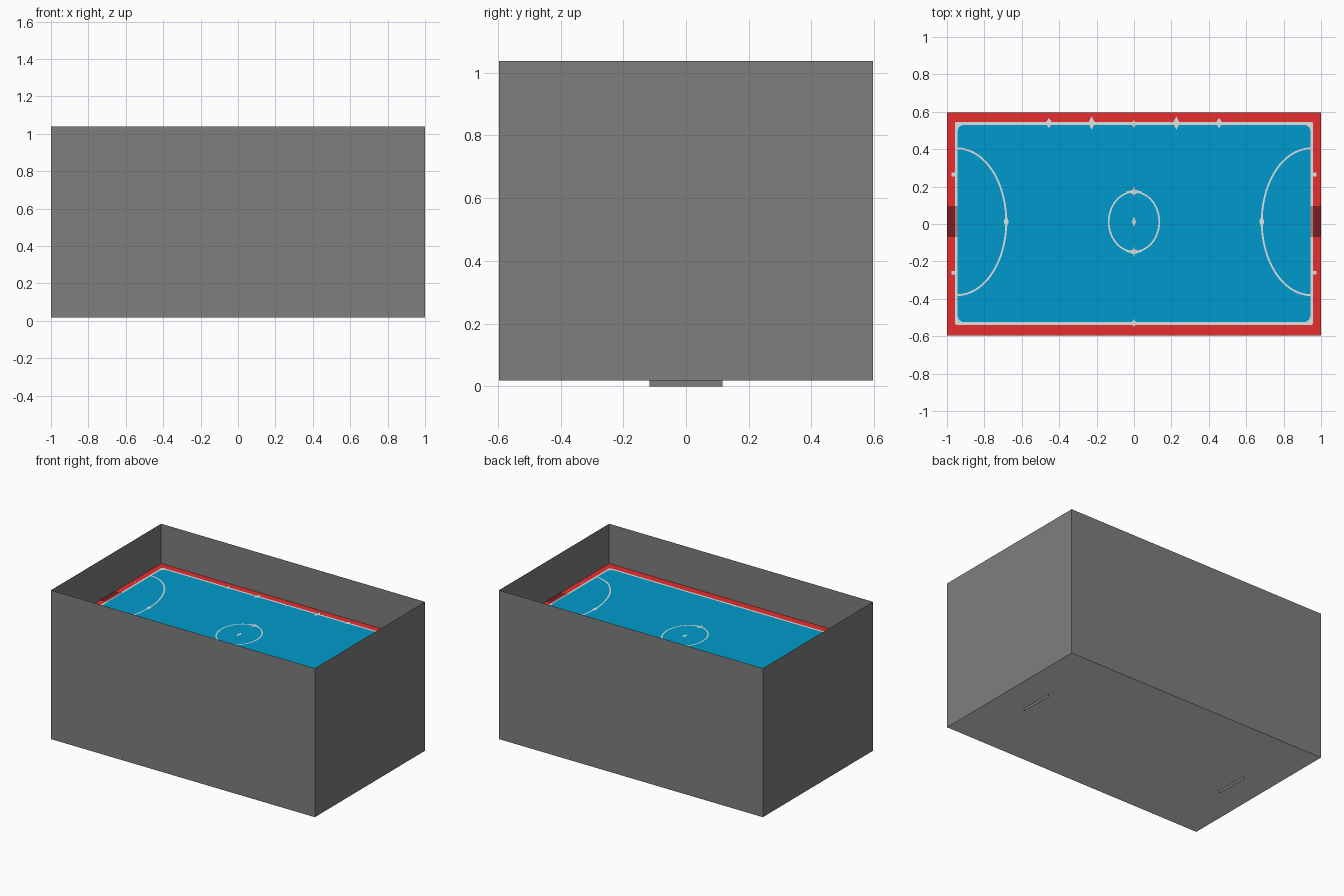
import bpy, bmesh, math

if "Cube" in bpy.data.objects:
    bpy.data.objects.remove(bpy.data.objects["Cube"])

HX, HY = 1.0, 0.596            # half length and half width of the table
Z0, ZF, Z1 = 0.018, 0.766, 1.038   # underside, playing surface, rim
CY = 0.012                     # painted markings sit slightly off centre


def material(name, r, g, b):
    def lin(c):
        c /= 255
        return c / 12.92 if c <= 0.04045 else ((c + 0.055) / 1.055) ** 2.4
    m = bpy.data.materials.new(name)
    m.diffuse_color = (lin(r), lin(g), lin(b), 1)
    m.use_nodes = True
    m.node_tree.nodes["Principled BSDF"].inputs["Base Color"].default_value = m.diffuse_color
    return m


GREY = material("wall grey", 127, 127, 127)
WHITE = material("line and underside white", 220, 226, 224)
RED = material("border red", 236, 48, 48)
BLUE = material("field blue", 0, 154, 204)
MAROON = material("goal dark red", 124, 28, 30)
PINK = material("goal line dull pink", 175, 135, 130)


def finish(name, bm, *mats):
    me = bpy.data.meshes.new(name)
    bm.to_mesh(me)
    bm.free()
    for m in mats:
        me.materials.append(m)
    ob = bpy.data.objects.new(name, me)
    bpy.context.collection.objects.link(ob)
    return ob


def sheet(name, polys, z, mat):
    """Flat upward-facing polygons at one height."""
    bm = bmesh.new()
    for p in polys:
        f = bm.faces.new([bm.verts.new((x, y, z)) for x, y in p])
        f.normal_update()
        if f.normal.z < 0:
            f.normal_flip()
    return finish(name, bm, mat)


def rect(x0, x1, y0, y1):
    return [(x0, y0), (x1, y0), (x1, y1), (x0, y1)]


def diamond(x, y, rx, ry):
    return [(x - rx, y), (x, y - ry), (x + rx, y), (x, y + ry)]


def rounded(hx, hy, cy, r, n=6):
    pts = []
    for k, (sx, sy) in enumerate([(1, 1), (-1, 1), (-1, -1), (1, -1)]):
        for i in range(n + 1):
            a = math.pi / 2 * (k + i / n)
            pts.append((sx * (hx - r) + r * math.cos(a),
                        cy + sy * (hy - r) + r * math.sin(a)))
    return pts


def arc(cx, cy, rx, ry, a0, a1, w, n=40):
    """Band of quads along an ellipse."""
    def pt(i, d):
        a = math.radians(a0 + (a1 - a0) * i / n)
        return (cx + (rx + d) * math.cos(a), cy + (ry + d) * math.sin(a))
    return [[pt(i, -w / 2), pt(i, w / 2), pt(i + 1, w / 2), pt(i + 1, -w / 2)]
            for i in range(n)]


# Thin-walled open box with a white underside
bm = bmesh.new()
bmesh.ops.create_cube(bm, size=1)
for v in bm.verts:
    v.co = (v.co.x * 2 * HX, v.co.y * 2 * HY, Z0 if v.co.z < 0 else Z1)
bm.normal_update()
bmesh.ops.delete(bm, geom=[f for f in bm.faces if f.normal.z > 0.5],
                 context='FACES_ONLY')
for f in bm.faces:
    f.material_index = 1 if f.normal.z < -0.5 else 0
finish("box_walls", bm, GREY, WHITE)

# Thin foot strips under the box
for side, s in (("left", -1), ("right", 1)):
    bm = bmesh.new()
    bm.faces.new([bm.verts.new((s * 0.785, y, z)) for y, z in
                  rect(-0.117, 0.117, 0, Z0)])
    finish(side + "_foot", bm, GREY)

# Red floor, white outline and blue field
sheet("red_border", [rect(-HX, HX, -HY, HY)], ZF, RED)
sheet("field_outline", [rounded(0.958, 0.5435, 0.003, 0.012)], ZF + 0.0015, WHITE)
sheet("blue_field", [rounded(0.943, 0.5275, 0.003, 0.035)], ZF + 0.003, BLUE)

# Goals and the line across each
sheet("goals", [rect(s * 0.958, s * HX, -0.07, 0.095) for s in (-1, 1)],
      ZF + 0.002, MAROON)
sheet("goal_lines", [rect(s * 0.943, s * 0.958, -0.07, 0.095) for s in (-1, 1)],
      ZF + 0.005, PINK)

# Centre circle with ticks and spot
ring = arc(0, CY, 0.135, 0.16, 0, 360, 0.009, 64)
ring += [diamond(0, CY + s * 0.16, 0.045, 0.013) for s in (-1, 1)]
ring += [diamond(0, CY + s * 0.162, 0.008, 0.028) for s in (-1, 1)]
ring += [diamond(0, CY, 0.011, 0.028)]
sheet("centre_circle", ring, ZF + 0.0045, WHITE)

# Goal area arcs with marks
areas = []
for s in (-1, 1):
    a = 0 if s < 0 else 180
    areas += arc(s * 0.945, CY, 0.262, 0.392, a - 90, a + 90, 0.010)
    areas.append(diamond(s * 0.683, CY, 0.014, 0.035))
sheet("goal_areas", areas, ZF + 0.0045, WHITE)

# Small marks along the outline
marks = [diamond(s * x, 0.54, 0.018, h) for s in (-1, 1)
         for x, h in ((0.227, 0.036), (0.455, 0.028))]
marks += [diamond(0, 0.535, 0.015, 0.02), diamond(0, -0.53, 0.015, 0.02)]
marks += [rect(s * 0.957, s * 0.975, y - 0.01, y + 0.01)
          for s in (-1, 1) for y in (-0.26, 0.265)]
sheet("edge_marks", marks, ZF + 0.0045, WHITE)
